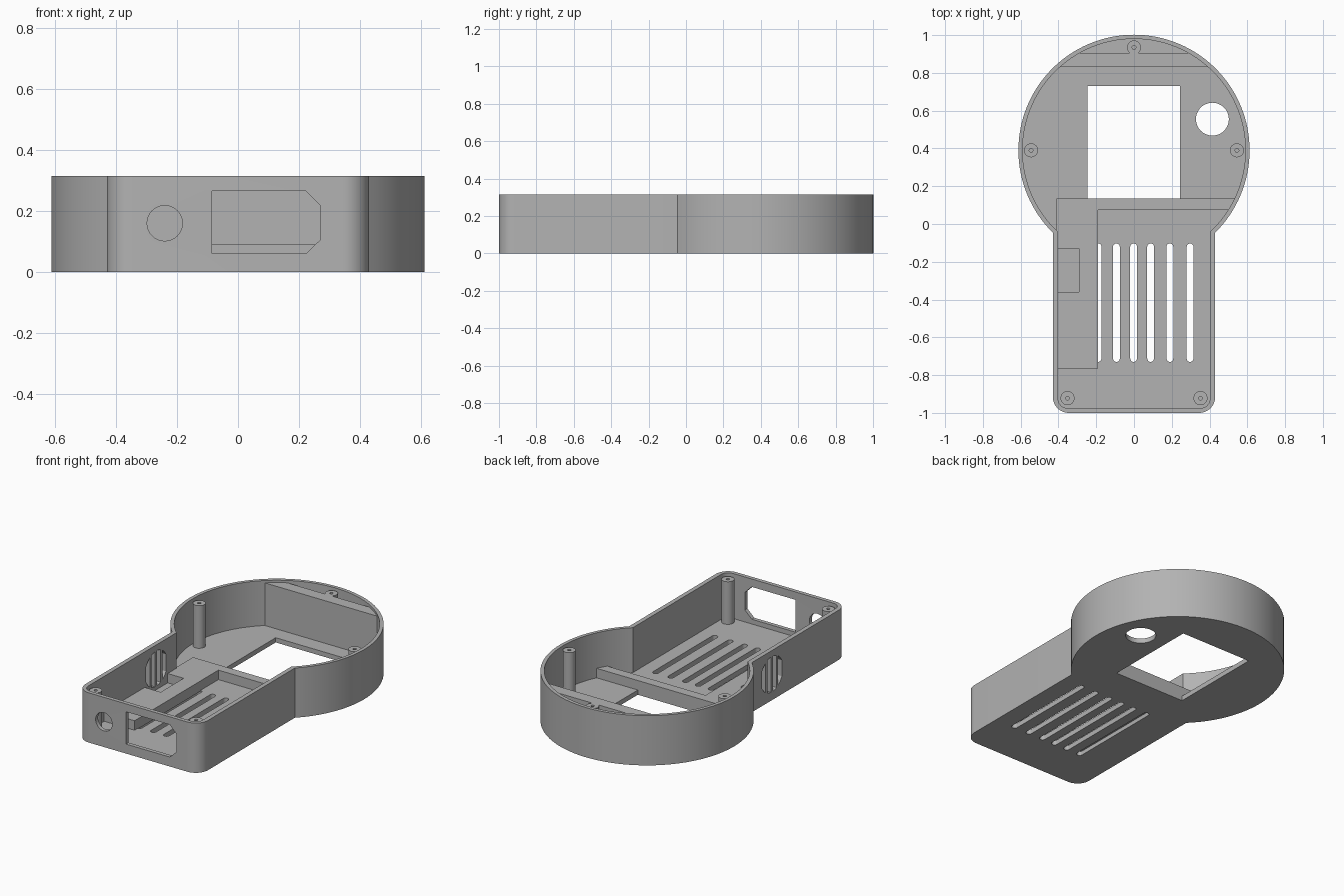
import bpy, bmesh
from math import sin, cos, pi, sqrt, atan2
from mathutils import Matrix

if "Cube" in bpy.data.objects:
    bpy.data.objects.remove(bpy.data.objects["Cube"], do_unlink=True)

TOP, FLOOR, INNER_TOP, LEDGE = 0.315, 0.03, 0.3, 0.09
CY = 0.39  # centre of the round head

grey = bpy.data.materials.new("plain_grey")
grey.use_nodes = True
grey.diffuse_color = (0.45, 0.45, 0.45, 1)
grey.node_tree.nodes["Principled BSDF"].inputs["Base Color"].default_value = (0.45, 0.45, 0.45, 1)


def arc(cx, cy, r, a0, a1, n):
    return [(cx + r * cos(a0 + (a1 - a0) * i / n), cy + r * sin(a0 + (a1 - a0) * i / n))
            for i in range(n + 1)]


def circle(cx, cy, r, n=32):
    return arc(cx, cy, r, 0, 2 * pi, n)[:-1]


def rect(x0, y0, x1, y1):
    return [(x0, y0), (x1, y0), (x1, y1), (x0, y1)]


def slot(x, y0, y1, r):
    return arc(x, y1 - r, r, 0, pi, 10) + arc(x, y0 + r, r, pi, 2 * pi, 10)


def prism(name, pts, a, b, axis="z"):
    """Extrude a 2D outline from a to b along the chosen axis."""
    place = {"z": lambda u, v, w: (u, v, w),
             "y": lambda u, v, w: (u, w, v),
             "x": lambda u, v, w: (w, u, v)}[axis]
    bm = bmesh.new()
    low = [bm.verts.new(place(u, v, a)) for u, v in pts]
    high = [bm.verts.new(place(u, v, b)) for u, v in pts]
    bm.faces.new(low)
    bm.faces.new(high)
    n = len(pts)
    for i in range(n):
        j = (i + 1) % n
        bm.faces.new((low[i], low[j], high[j], high[i]))
    bmesh.ops.recalc_face_normals(bm, faces=bm.faces)
    me = bpy.data.meshes.new(name)
    bm.to_mesh(me)
    bm.free()
    me.materials.append(grey)
    ob = bpy.data.objects.new(name, me)
    bpy.context.collection.objects.link(ob)
    return ob


def cut(ob, cutters):
    """Subtract the cutters, bake the result and remove them."""
    for c in cutters:
        c.hide_render = True
        m = ob.modifiers.new("cut", "BOOLEAN")
        m.operation, m.solver, m.object = "DIFFERENCE", "EXACT", c
    dg = bpy.context.evaluated_depsgraph_get()
    dg.update()
    me = bpy.data.meshes.new_from_object(ob.evaluated_get(dg))
    ob.modifiers.clear()
    ob.data = me
    for c in cutters:
        bpy.data.objects.remove(c, do_unlink=True)


def smooth(ob):
    bpy.ops.object.select_all(action="DESELECT")
    ob.select_set(True)
    bpy.context.view_layer.objects.active = ob
    bpy.ops.object.shade_smooth_by_angle(angle=0.5)


def keyhole(r, hw, yb, rc):
    """Round head joined to a straight handle with rounded corners."""
    drop = sqrt(r * r - hw * hw)
    a = atan2(-drop, hw)
    return (arc(0, CY, r, a, pi - a, 96)
            + arc(-hw + rc, yb + rc, rc, pi, 1.5 * pi, 10)
            + arc(hw - rc, yb + rc, rc, 1.5 * pi, 2 * pi, 10))


# Open tray: outer shell with hollow, window, vents and ports
shell = prism("housing_shell", keyhole(0.612, 0.43, -1.0, 0.085), 0, TOP)
cut(shell, [prism("hollow", keyhole(0.59, 0.402, -0.975, 0.05), FLOOR, TOP + 0.1)])

holes = [
    prism("window_cut", rect(-0.247, 0.135, 0.243, 0.73), -0.1, 0.1),
    prism("round_cut", circle(0.415, 0.555, 0.087, 48), -0.1, 0.1),
    prism("front_round_cut", circle(-0.24, 0.16, 0.058), -1.1, -0.9, "y"),
    prism("socket_cut", [(-0.085, 0.06), (0.222, 0.06), (0.27, 0.106), (0.27, 0.217),
                         (0.222, 0.265), (-0.085, 0.265)], -1.1, -0.9, "y"),
]
for x in (-0.19, -0.093, -0.002, 0.088, 0.19, 0.297):
    holes.append(prism("floor_slot", slot(x, -0.73, -0.103, 0.018), -0.1, 0.1))

# Side vent: vertical slits filling a circle
VY, VZ, VR = -0.245, 0.165, 0.112
for k in range(4):
    u0 = -0.1 + 0.054 * k
    u1 = u0 + 0.036
    us = [u0 + (u1 - u0) * i / 4 for i in range(5)]
    h = [sqrt(VR * VR - u * u) for u in us]
    pts = ([(VY + u, VZ - q) for u, q in zip(us, h)]
           + [(VY + u, VZ + q) for u, q in zip(us[::-1], h[::-1])])
    holes.append(prism("side_slit", pts, -0.5, -0.35, "x"))
cut(shell, holes)
smooth(shell)

# Raised ledge: cross bar along the window and a run down the right side
R = 0.6
end = [(sqrt(R * R - (y - CY) ** 2), y) for y in (0.075, 0.135)]
ledge = prism("inner_ledge", [(-0.41, -0.765), (-0.19, -0.765), (-0.19, 0.075)] + end
              + [(-0.41, 0.135)], FLOOR - 0.005, LEDGE)
cut(ledge, [prism("notch", rect(-0.45, -0.36, -0.29, -0.13), FLOOR + 0.001, 0.2)])

# Upright partition across the back of the head
a0, a1 = [atan2(y - CY, sqrt(R * R - (y - CY) ** 2)) for y in (0.83, 0.905)]
prism("back_partition", arc(0, CY, R, a0, a1, 6) + arc(0, CY, R, pi - a1, pi - a0, 6),
      FLOOR - 0.005, INNER_TOP)

# Screw posts with pilot holes
posts = {"back": (0, 0.935), "head_left": (0.545, CY), "head_right": (-0.545, CY),
         "front_left": (0.352, -0.922), "front_right": (-0.352, -0.922)}
for name, (x, y) in posts.items():
    post = prism("screw_post_" + name, circle(x, y, 0.037), FLOOR - 0.005, INNER_TOP)
    cut(post, [prism("pilot", circle(x, y, 0.01, 16), 0.18, 0.4)])
    smooth(post)
